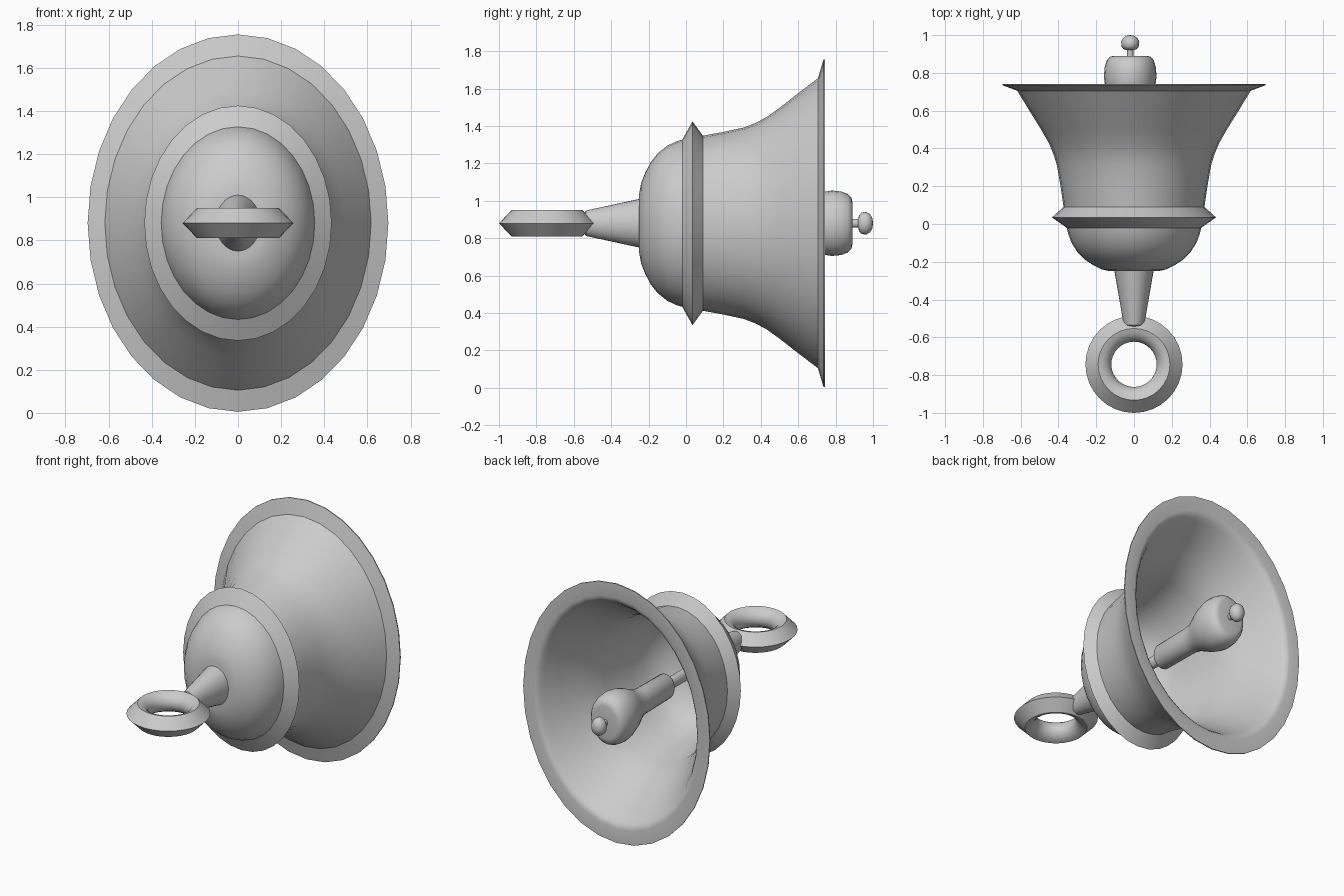
import bpy, bmesh, math

# Remove the default cube
cube = bpy.data.objects.get("Cube")
if cube:
    bpy.data.objects.remove(cube, do_unlink=True)

SQUASH = 0.797   # the bell is narrower across than it is tall
MID_Z = 0.88

metal = bpy.data.materials.new("grey_metal")
metal.use_nodes = True
grey = (0.6, 0.6, 0.6, 1)
metal.diffuse_color = grey
metal.node_tree.nodes["Principled BSDF"].inputs["Base Color"].default_value = grey


def lathe(name, profile, place, segments=32, closed=False, crease=35):
    """Revolve (along, radius) pairs; place maps (along, u, v) to a position."""
    bm = bmesh.new()
    rings = []
    for along, radius in profile:
        if radius == 0:
            rings.append([bm.verts.new(place(along, 0, 0))] * segments)
        else:
            rings.append([bm.verts.new(place(along, radius * math.sin(t), radius * math.cos(t)))
                          for t in (math.tau * i / segments for i in range(segments))])
    pairs = list(zip(rings, rings[1:]))
    if closed:
        pairs.append((rings[-1], rings[0]))
    for a, b in pairs:
        for i in range(segments):
            j = (i + 1) % segments
            corners = list(dict.fromkeys((a[i], a[j], b[j], b[i])))
            if len(corners) > 2:
                bm.faces.new(corners)
    bmesh.ops.recalc_face_normals(bm, faces=bm.faces)
    mesh = bpy.data.meshes.new(name)
    bm.to_mesh(mesh)
    bm.free()
    mesh.materials.append(metal)
    obj = bpy.data.objects.new(name, mesh)
    bpy.context.collection.objects.link(obj)
    bpy.ops.object.select_all(action="DESELECT")
    obj.select_set(True)
    bpy.context.view_layer.objects.active = obj
    bpy.ops.object.shade_smooth_by_angle(angle=math.radians(crease))
    return obj


def lengthwise(x=0):
    return lambda a, u, v: (x + u * SQUASH, a, MID_Z + v)


# Bell: dome, collar, flared wall, lip, then the hollow inside
bell = [(-0.25, 0), (-0.25, 0.16), (-0.24, 0.215), (-0.218, 0.27), (-0.19, 0.325),
        (-0.15, 0.375), (-0.1, 0.415), (-0.05, 0.438), (-0.02, 0.447),
        (0.035, 0.545), (0.09, 0.468),
        (0.2, 0.488), (0.31, 0.512), (0.37, 0.535), (0.43, 0.567), (0.5, 0.617),
        (0.6, 0.695), (0.705, 0.775), (0.735, 0.875), (0.742, 0.875),
        (0.742, 0.78), (0.737, 0.76), (0.725, 0.743), (0.7, 0.722),
        (0.6, 0.655), (0.5, 0.59), (0.43, 0.546), (0.37, 0.517), (0.31, 0.496),
        (0.09, 0.45), (-0.02, 0.425), (-0.1, 0.39), (-0.17, 0.32),
        (-0.21, 0.22), (-0.225, 0.13), (-0.225, 0)]
lathe("bell_body", bell, lengthwise())

# Clapper: thin stem, thick stem, bob and tip
clapper = [(-0.23, 0), (-0.23, 0.04), (0.22, 0.04), (0.235, 0.075), (0.25, 0.085),
           (0.52, 0.088), (0.58, 0.1), (0.63, 0.125), (0.68, 0.15), (0.73, 0.167),
           (0.78, 0.175), (0.83, 0.17), (0.865, 0.157), (0.885, 0.137), (0.89, 0.11),
           (0.89, 0.022), (0.92, 0.022), (0.926, 0.045), (0.94, 0.058),
           (0.965, 0.06), (0.985, 0.048), (0.997, 0.025), (1, 0)]
lathe("clapper", clapper, lengthwise(-0.02), segments=24, crease=50)

# Tapered neck with a rounded end
neck = [(-0.553, 0), (-0.55, 0.045), (-0.535, 0.068), (-0.24, 0.132), (-0.24, 0)]
lathe("handle_neck", neck, lengthwise())

# Hanging ring with a sharp outer rim, lying flat
upper = [(0.07, 0.19), (0.063, 0.165), (0.048, 0.142), (0.026, 0.126)]
section = ([(0, 0.257)] + upper + [(0, 0.12)]
           + [(-a, r) for a, r in reversed(upper)])
lathe("hanging_ring", section, lambda a, u, v: (u, -0.743 + v, MID_Z + a), closed=True)
